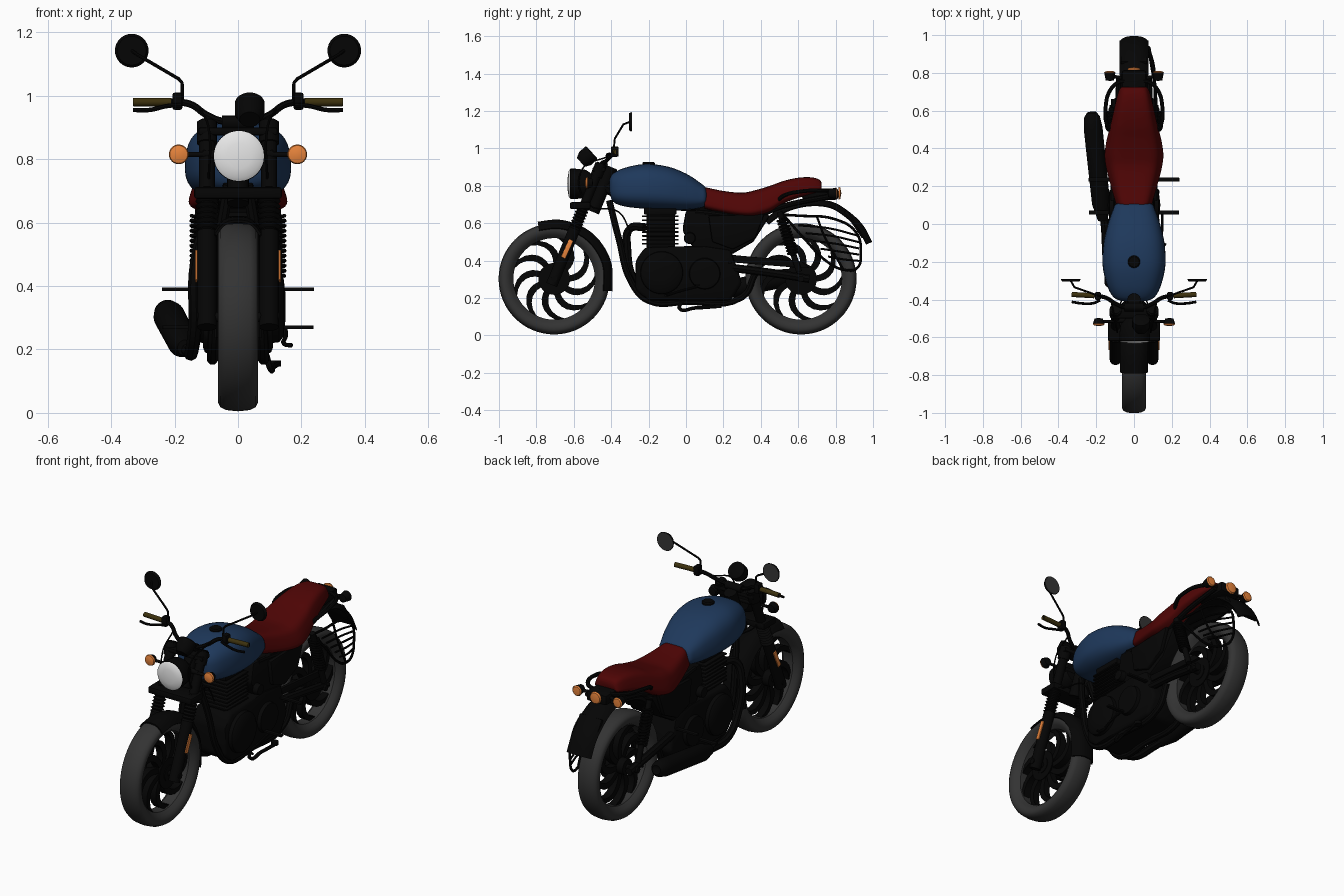
import bpy, bmesh, math
from mathutils import Vector

if "Cube" in bpy.data.objects:
    bpy.data.objects.remove(bpy.data.objects["Cube"])

def mat(name, r, g, b):
    m = bpy.data.materials.new(name)
    m.diffuse_color = (r, g, b, 1)
    m.use_nodes = True
    m.node_tree.nodes["Principled BSDF"].inputs["Base Color"].default_value = m.diffuse_color
    return m

BLACK = mat("black metal", .0015, .0015, .0015)
TYRE = mat("tyre grey", .033, .033, .033)
BLUE = mat("tank blue", .013, .04, .105)
RED = mat("seat red", .078, .0015, .0015)
ORANGE = mat("signal orange", .8, .23, .045)
WHITE = mat("lens white", .8, .8, .8)
GRIP = mat("grip brown", .045, .03, .004)
GLASS = mat("mirror glass", .035, .035, .035)

# ---------- helpers ----------
def finish(name, data, m, mirror=False, bevel=0, solid=0):
    o = bpy.data.objects.new(name, data)
    bpy.context.collection.objects.link(o)
    data.materials.append(m)
    if solid:
        o.modifiers.new("solid", 'SOLIDIFY').thickness = solid
    if bevel:
        b = o.modifiers.new("bevel", 'BEVEL')
        b.width, b.segments = bevel, 2
    if mirror:
        o.modifiers.new("mirror", 'MIRROR')
    bpy.ops.object.select_all(action='DESELECT')
    o.select_set(True)
    bpy.context.view_layer.objects.active = o
    bpy.ops.object.convert(target='MESH')
    bpy.ops.object.shade_smooth_by_angle(angle=math.radians(40))
    return o

def from_bm(name, bm, m, **k):
    bmesh.ops.remove_doubles(bm, verts=bm.verts, dist=1e-5)
    bmesh.ops.recalc_face_normals(bm, faces=bm.faces)
    me = bpy.data.meshes.new(name)
    bm.to_mesh(me)
    bm.free()
    return finish(name, me, m, **k)

def skin(bm, rings, close=True, caps=True):
    rv = [[bm.verts.new(p) for p in r] for r in rings]
    n = len(rv[0])
    for a, b in zip(rv, rv[1:]):
        for i in range(n if close else n - 1):
            bm.faces.new((a[i], a[(i + 1) % n], b[(i + 1) % n], b[i]))
    if caps:
        bm.faces.new(rv[0])
        bm.faces.new(rv[-1])

def lathe(name, pos, axis, prof, m, seg=32, **k):
    # profile of (radius, height along axis)
    q = Vector(axis).to_track_quat('Z', 'Y')
    bm = bmesh.new()
    skin(bm, [[Vector(pos) + q @ Vector((r * math.cos(t), r * math.sin(t), h))
               for t in [2 * math.pi * i / seg for i in range(seg)]] for r, h in prof], caps=False)
    return from_bm(name, bm, m, **k)

def rod(name, a, b, r, m=BLACK, r2=None, seg=16, **k):
    d = Vector(b) - Vector(a)
    r2 = r if r2 is None else r2
    return lathe(name, a, d, [(0, 0), (r, 0), (r2, d.length), (0, d.length)], m, seg, **k)

def tube(name, pts, r, m=BLACK, handle='AUTO', **k):
    c = bpy.data.curves.new(name, 'CURVE')
    c.dimensions, c.bevel_depth, c.bevel_resolution = '3D', r, 2
    c.resolution_u, c.use_fill_caps = 6, True
    s = c.splines.new('BEZIER')
    s.bezier_points.add(len(pts) - 1)
    for bp, p in zip(s.bezier_points, pts):
        bp.co = p
        bp.handle_left_type = bp.handle_right_type = handle
    return finish(name, c, m, **k)

def plate(name, yz, x0, x1, m=BLACK, bevel=.008, **k):
    bm = bmesh.new()
    skin(bm, [[(x, y, z) for y, z in yz] for x in (x0, x1)])
    return from_bm(name, bm, m, bevel=bevel, **k)

def box(name, x0, x1, y0, y1, z0, z1, m=BLACK, **k):
    return plate(name, [(y0, z0), (y1, z0), (y1, z1), (y0, z1)], x0, x1, m, **k)

def smooth(pts, n=5):
    out = []
    P = [pts[0]] + list(pts) + [pts[-1]]
    for i in range(1, len(P) - 2):
        for j in range(n):
            t = j / n
            out.append(tuple(.5 * (2 * b + (c - a) * t + (2 * a - 5 * b + 4 * c - d) * t * t
                       + (3 * b - a - 3 * c + d) * t ** 3)
                       for a, b, c, d in zip(P[i - 1], P[i], P[i + 1], P[i + 2])))
    return out + [tuple(pts[-1])]

def loft(name, stations, e, taper, m):
    # superellipse sections (y, top, bottom, half width)
    pw = lambda v: math.copysign(abs(v) ** (2 / e), v)
    rings = []
    for y, top, bot, w in smooth(stations):
        ring = []
        for i in range(40):
            a = 2 * math.pi * i / 40
            s = pw(math.sin(a))
            ring.append((w * pw(math.cos(a)) * (1 - taper * s), y, (top + bot) / 2 + s * (top - bot) / 2))
        rings.append(ring)
    bm = bmesh.new()
    skin(bm, rings)
    return from_bm(name, bm, m)

def mudguard(name, path, w, drop):
    P = smooth(path)
    rings = []
    for i, (y, z) in enumerate(P):
        a, b = P[max(i - 1, 0)], P[min(i + 1, len(P) - 1)]
        d = Vector((b[0] - a[0], b[1] - a[1])).normalized()
        ny, nz = d.y, -d.x      # inward normal, path runs front to back
        rings.append([(w * t, y + ny * drop * abs(t) ** 3, z + nz * drop * abs(t) ** 3)
                      for t in [j / 5 - 1 for j in range(11)]])
    bm = bmesh.new()
    skin(bm, rings, close=False, caps=False)
    return from_bm(name, bm, BLACK, solid=.008)

# ---------- wheels ----------
half = [(.218, .03), (.235, .05), (.25, .06), (.27, .063), (.284, .056), (.293, .038), (.297, 0)]
ring = half + [(r, -h) for r, h in half[-2::-1]] + [half[0]]
for side, y in (("front", -.705), ("rear", .615)):
    c = (0, y, .302)
    lathe(side + "_tyre", c, (1, 0, 0), ring, TYRE, 64)
    rod(side + "_hub", (-.06, y, .302), (.06, y, .302), .045)
    rod(side + "_axle", (-.13, y, .302), (.13, y, .302), .016)
    rod(side + "_brake_disc", (.05, y, .302), (.056, y, .302), .085, seg=32)
    bm = bmesh.new()
    for k in range(9):
        sect = []
        for j in range(9):
            t = j / 8
            r, a, w = .03 + .192 * t, k * math.tau / 9 + .7 * t ** 2.5, .013 + .012 * t
            rr, tt = Vector((0, math.cos(a), math.sin(a))), Vector((0, -math.sin(a), math.cos(a)))
            sect.append([Vector(c) + rr * r + tt * u * w + Vector((v * .02, 0, 0))
                         for u, v in ((-1, -1), (1, -1), (1, 1), (-1, 1))])
        skin(bm, sect)
    from_bm(side + "_spokes", bm, BLACK)

# ---------- mudguards ----------
mudguard("front_mudguard", [(-.705 + .318 * math.cos(math.radians(a)), .302 + .318 * math.sin(math.radians(a)))
         for a in (106, 85, 62, 40, 15, -12)], .074, .045)
mudguard("rear_mudguard", [(.42, .62), (.52, .69), (.65, .725), (.78, .715), (.88, .655), (.95, .585), (.995, .5)], .078, .03)

# ---------- front fork and steering ----------
fy = lambda z: -.705 + (z - .302) * .41
F = lambda x, z, dy=0: (x, fy(z) + dy, z)
rod("fork_lower", F(.098, .27), F(.098, .57), .031, mirror=True)
rod("fork_upper", F(.098, .55), F(.098, .92), .025, mirror=True)
rod("fork_cap", F(.098, .85), F(.098, .915), .032, mirror=True)
gd = Vector(F(0, .7)) - Vector(F(0, .57))
lathe("fork_gaiter", F(.098, .57), gd, [(.026 if i % 2 else .036, i * gd.length / 16) for i in range(17)], BLACK, 24, mirror=True)
box("lower_clamp", -.138, .138, -.62, -.51, .675, .712)
box("upper_clamp", -.125, .125, -.50, -.43, .875, .9)
rod("steering_head", F(0, .66, .06), F(0, .9, .06), .035)
plate("fork_reflector", [(-.668, .42), (-.645, .41), (-.602, .505), (-.625, .515)], .128, .135, ORANGE, bevel=.002, mirror=True)
lathe("headlight_shell", (.003, -.5, .81), (0, -1, 0), [(0, 0), (.05, 0), (.075, .035), (.081, .09), (.081, .118), (.077, .12), (0, .118)], BLACK)
lathe("headlight_lens", (.003, -.62, .81), (0, -1, 0), [(0, 0), (.079, 0), (.068, .007), (.04, .012), (0, .015)], WHITE)
rod("headlight_bracket", (-.11, -.51, .815), (.11, -.51, .815), .014)
rod("front_signal_stalk", (.1, -.515, .815), (.18, -.515, .815), .008, mirror=True)
lathe("front_signal_body", (.187, -.497, .815), (0, -1, 0), [(0, 0), (.022, .004), (.031, .03), (0, .03)], BLACK, mirror=True)
lathe("front_signal_lens", (.187, -.527, .815), (0, -1, 0), [(0, 0), (.031, 0), (.028, .008), (.014, .012), (0, .013)], ORANGE, mirror=True)
lathe("speedometer", (.037, -.54, .945), (0, .55, .5), [(0, -.03), (.032, -.03), (.047, 0), (.047, .045), (.04, .05), (0, .05)], BLACK)

# ---------- handlebar, controls, mirrors ----------
tube("handlebar", [(0, -.44, .92), (.05, -.44, .92), (.1, -.42, .94), (.15, -.39, .973), (.2, -.38, .98), (.33, -.373, .98)], .011, mirror=True)
rod("handlebar_clamp", (-.05, -.44, .915), (.05, -.44, .915), .022)
rod("grip", (.21, -.38, .98), (.33, -.373, .98), .0135, GRIP, mirror=True)
box("switch_box", .175, .207, -.402, -.36, .955, 1.01, mirror=True)
tube("lever", [(.18, -.405, .97), (.22, -.42, .968), (.28, -.42, .955), (.33, -.412, .955)], .007, mirror=True)
tube("mirror_stem", [(.175, -.385, .985), (.176, -.383, 1.04), (.187, -.38, 1.053), (.315, -.335, 1.128), (.335, -.3, 1.142)], .0055, handle='VECTOR', mirror=True)
rod("mirror_shell", (.335, -.305, 1.142), (.335, -.292, 1.142), .045, r2=.053, seg=32, mirror=True)
rod("mirror_glass", (.335, -.292, 1.142), (.335, -.29, 1.142), .049, GLASS, seg=32, mirror=True)
tube("cable", [(.12, -.41, .96), (.09, -.56, .88), (.09, -.52, .7), (.06, -.36, .66), (.06, -.3, .56)], .004, mirror=True)

# ---------- tank and seat ----------
loft("fuel_tank", [(-.408, .835, .765, .06), (-.39, .865, .715, .105), (-.33, .895, .69, .14), (-.22, .916, .677, .165),
     (-.1, .903, .672, .16), (0, .865, .672, .137), (.07, .82, .68, .113), (.105, .79, .695, .095), (.115, .75, .72, .05)], 2.8, .06, BLUE)
lathe("fuel_cap", (0, -.2, .9), (0, 0, 1), [(0, 0), (.033, 0), (.033, .022), (.027, .028), (0, .028)], BLACK)
loft("seat", [(.1, .785, .68, .085), (.11, .79, .675, .09), (.2, .772, .653, .114), (.3, .763, .637, .138), (.37, .776, .637, .145),
     (.45, .8, .66, .134), (.52, .825, .705, .117), (.6, .843, .735, .1), (.67, .845, .755, .085), (.712, .833, .765, .072), (.725, .815, .775, .06)], 4.2, .17, RED)

# ---------- frame and engine ----------
tube("frame_downtube", [(.03, -.41, .72), (.06, -.36, .52), (.075, -.29, .28), (.08, -.2, .185), (.08, 0, .18), (.08, .3, .205), (.08, .37, .33)], .018, mirror=True)
tube("frame_backbone", [(0, -.44, .8), (0, -.25, .72), (0, 0, .7), (0, .3, .68)], .035)
tube("rear_subframe", [(.09, .05, .66), (.095, .35, .64), (.09, .55, .7), (.08, .78, .745)], .014, mirror=True)
plate("crankcase", [(-.27, .24), (-.2, .185), (.24, .185), (.3, .28), (.24, .46), (.1, .48), (-.22, .47), (-.27, .4)], -.11, .11, bevel=.02)
lathe("clutch_cover", (.105, -.13, .335), (1, 0, 0), [(0, 0), (.115, 0), (.112, .025), (.095, .038), (.04, .045), (0, .045)], BLACK, mirror=True)
lathe("gear_cover", (.105, .1, .33), (1, 0, 0), [(0, 0), (.085, 0), (.08, .025), (0, .035)], BLACK, mirror=True)
box("cylinder", -.065, .065, -.21, -.06, .46, .68)
for i in range(8):
    z = .485 + i * .021
    box("cylinder_fin", -.095, .095, -.235, -.04, z, z + .009, bevel=.002)
box("cylinder_head", -.08, .08, -.225, -.05, .645, .685)
plate("air_box", [(.0, .67), (.42, .66), (.45, .64), (.36, .5), (.24, .43), (.05, .45), (-.02, .56)], -.1, .1, bevel=.015)
plate("side_panel", [(.12, .64), (.42, .65), (.37, .52), (.25, .46), (.14, .5)], .1, .125, mirror=True)
lathe("intake", (.1, .02, .52), (1, 0, 0), [(0, 0), (.032, 0), (.028, .03), (0, .035)], BLACK, mirror=True)

# ---------- exhaust ----------
tube("exhaust_header", [(-.06, -.22, .58), (-.1, -.3, .57), (-.13, -.315, .47), (-.135, -.27, .28), (-.145, -.18, .2), (-.155, 0, .195), (-.17, .1, .21)], .022)
lathe("muffler", (-.165, .02, .205), (-.06, .57, .115), [(0, 0), (.026, 0), (.048, .09), (.05, .5), (.042, .56), (.025, .585), (0, .57)], BLACK)

# ---------- swingarm, shocks, chain ----------
tube("swingarm", [(.09, .25, .36), (.1, .45, .335), (.1, .66, .302)], .022, mirror=True)
plate("chain_guard", [(.25, .43), (.62, .395), (.66, .36), (.62, .36), (.25, .39)], .075, .095, bevel=.004)
A, B = Vector((.12, .5, .66)), Vector((.12, .605, .34))
rod("shock_core", A, B, .016, mirror=True)
N = 90
tube("shock_spring", [A.lerp(B, .12 + .6 * i / N) + Vector((.027 * math.cos(i * .85), .027 * math.sin(i * .85), 0)) for i in range(N)], .006, mirror=True)

# ---------- pegs and side stand ----------
box("rider_peg", .1, .238, .05, .072, .264, .276, bevel=.003, mirror=True)
box("passenger_peg", .1, .24, .224, .246, .384, .396, bevel=.003, mirror=True)
tube("gear_lever", [(.15, .06, .26), (.15, -.02, .24), (.15, -.1, .215), (.17, -.11, .213)], .007)
tube("side_stand", [(.09, -.02, .18), (.1, -.035, .145), (.11, .05, .147), (.125, .17, .155)], .01)
rod("stand_foot", (.115, .17, .147), (.115, .17, .165), .02)

# ---------- tail, grab rail, lights ----------
box("tail_bracket", -.065, .065, .62, .815, .725, .785, bevel=.015)
tube("grab_rail", [(.1, .48, .7), (.14, .52, .745), (.15, .62, .77), (.125, .71, .775), (.08, .75, .775), (0, .755, .775)], .011, mirror=True)
rod("rear_signal_stalk", (.05, .77, .76), (.125, .785, .76), .009, mirror=True)
lathe("rear_signal_body", (.128, .757, .76), (0, 1, 0), [(0, 0), (.022, .004), (.03, .045), (0, .045)], BLACK, mirror=True)
lathe("rear_signal_lens", (.128, .802, .76), (0, 1, 0), [(0, 0), (.029, 0), (.024, .006), (0, .009)], ORANGE, mirror=True)
lathe("tail_light", (0, .815, .76), (0, 1, 0), [(0, 0), (.034, 0), (.03, .01), (0, .016)], ORANGE)
plate("number_plate", [(.845, .66), (.86, .67), (.955, .53), (.94, .52)], -.07, .07, bevel=.003)

# ---------- wire guard beside rear wheel ----------
tube("guard_frame", [(.115, .52, .645), (.118, .6, .64), (.105, .8, .62), (.085, .91, .55), (.08, .935, .44), (.08, .915, .36), (.09, .85, .35), (.105, .76, .39), (.115, .63, .52), (.115, .52, .645)], .007)
for i in range(5):
    t = (i + 1) / 6
    y0, z0 = .56 + .24 * t, .62 - .25 * t
    tube("guard_wire", [(.112, y0, z0 + .01), (.105, (y0 + .92) / 2, z0 - .005), (.082, .925, .565 - .2 * t)], .0055)
tube("guard_post", [(.113, .7, .635), (.11, .74, .53), (.095, .84, .355)], .006)
